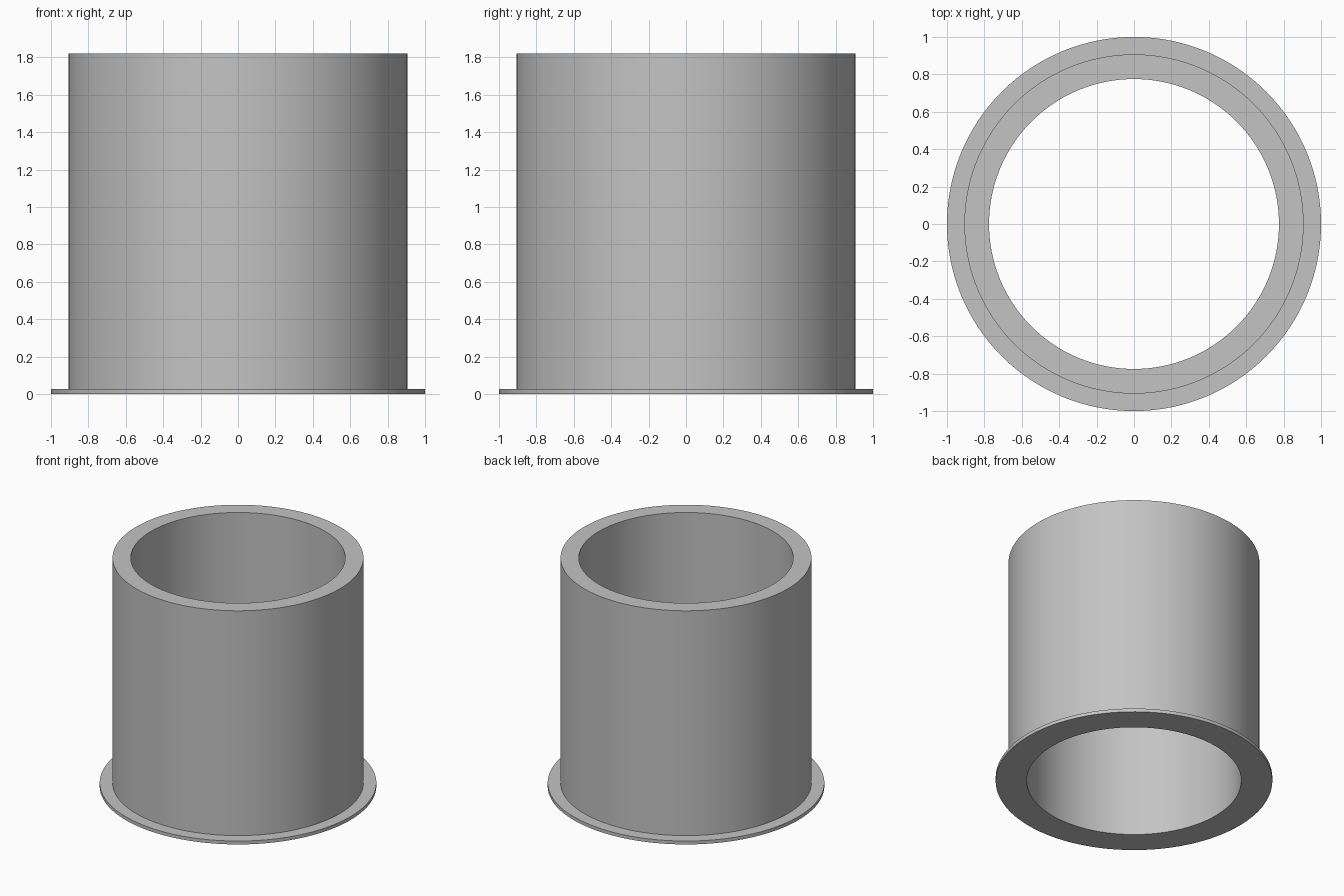
import bpy
import bmesh
import math
from mathutils import Vector

cube = bpy.data.objects.get("Cube")
if cube:
    bpy.data.objects.remove(cube, do_unlink=True)

SEGMENTS = 128
BORE, WALL, FLANGE = 0.775, 0.907, 1.0
HEIGHT, LIP = 1.82, 0.027

# Plain grey finish
grey = bpy.data.materials.new("plain grey")
grey.use_nodes = True
colour = (0.55, 0.55, 0.55, 1)
grey.diffuse_color = colour
grey.node_tree.nodes["Principled BSDF"].inputs["Base Color"].default_value = colour


def lathe(name, profile):
    """Spin a closed (radius, height) profile around z."""
    bm = bmesh.new()
    verts = [bm.verts.new((r, 0, z)) for r, z in profile]
    edges = [bm.edges.new((a, b)) for a, b in zip(verts, verts[1:] + verts[:1])]
    bmesh.ops.spin(bm, geom=verts + edges, cent=Vector(), axis=(0, 0, 1),
                   angle=math.tau, steps=SEGMENTS, use_merge=True)
    bmesh.ops.remove_doubles(bm, verts=bm.verts, dist=1e-5)
    bmesh.ops.recalc_face_normals(bm, faces=bm.faces)
    mesh = bpy.data.meshes.new(name)
    bm.to_mesh(mesh)
    bm.free()
    mesh.materials.append(grey)
    obj = bpy.data.objects.new(name, mesh)
    bpy.context.collection.objects.link(obj)
    bpy.ops.object.select_all(action="DESELECT")
    obj.select_set(True)
    bpy.context.view_layer.objects.active = obj
    bpy.ops.object.shade_smooth_by_angle(angle=math.radians(30))
    return obj


# Hollow sleeve with a thin flange around its foot, in one solid
lathe("flanged_bushing", [
    (BORE, 0), (FLANGE, 0), (FLANGE, LIP),
    (WALL, LIP), (WALL, HEIGHT), (BORE, HEIGHT),
])
